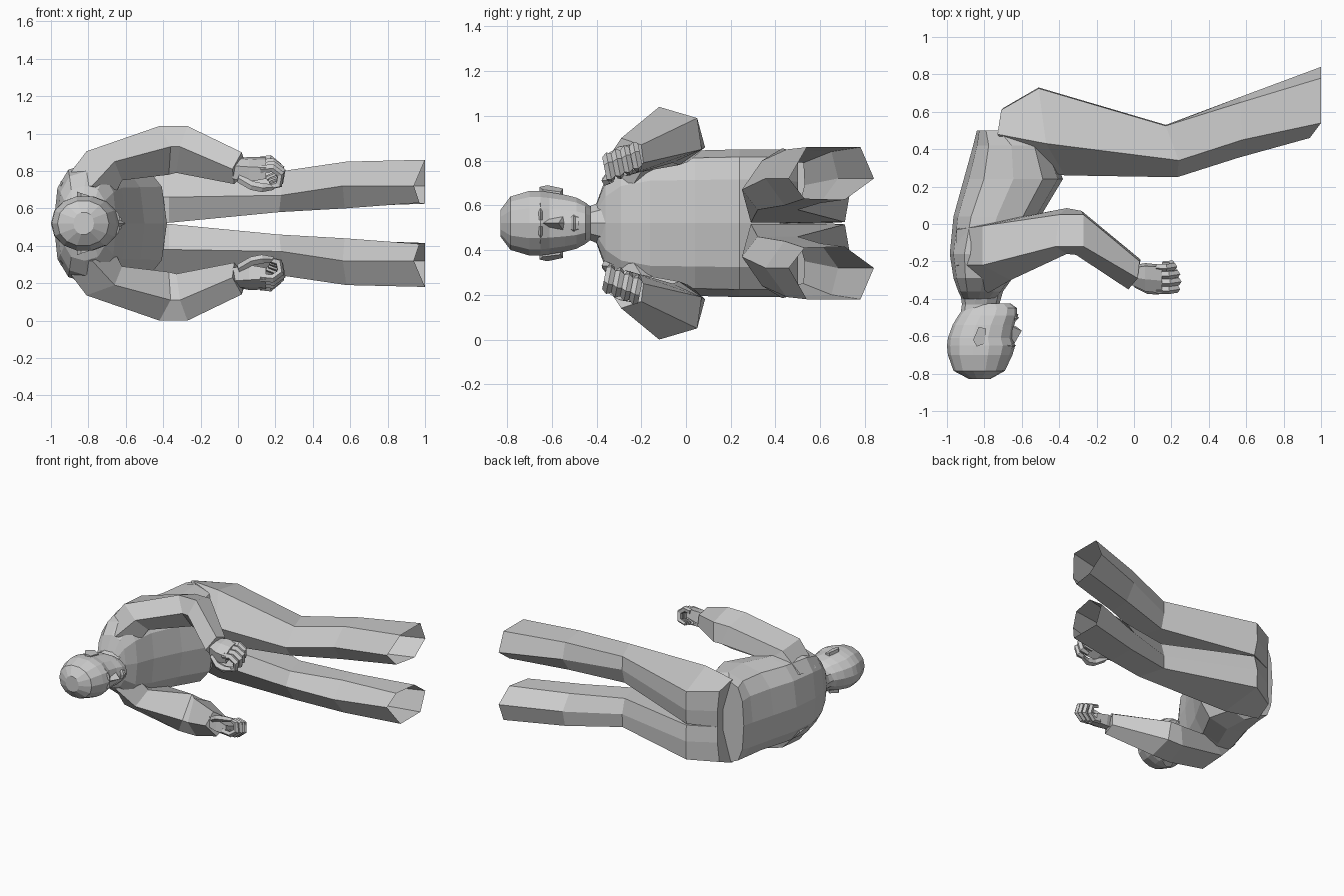
import bpy, bmesh, math

MID = 0.52  # height of the mirror plane (figure lies on its side)


def make(name, verts, faces):
    # mesh in local coords, mirrored left/right across z = MID
    me = bpy.data.meshes.new(name)
    me.from_pydata(verts, [], faces)
    bm = bmesh.new()
    bm.from_mesh(me)
    bmesh.ops.recalc_face_normals(bm, faces=bm.faces)
    bm.to_mesh(me)
    bm.free()
    ob = bpy.data.objects.new(name, me)
    ob.location.z = MID
    bpy.context.collection.objects.link(ob)
    m = ob.modifiers.new("mirror", 'MIRROR')
    m.use_axis = (False, False, True)
    m.merge_threshold = 0.002
    return ob


def loft(name, rings, closed=True, start=True, end=True):
    n = len(rings[0])
    verts = [p for r in rings for p in r]
    faces = []
    for i in range(len(rings) - 1):
        for j in range(n if closed else n - 1):
            k = (j + 1) % n
            faces.append((i*n + j, i*n + k, (i+1)*n + k, (i+1)*n + j))
    if start:
        faces.append(tuple(range(n)))
    if end:
        faces.append(tuple(range(len(verts) - n, len(verts))))
    return make(name, verts, faces)


def half_body(name, slices, n=6, power=0.8):
    # half cross-sections (y, front x, back x, half width) from front to back
    rings = []
    for y, f, b, w in slices:
        ring = []
        for k in range(n + 1):
            a = math.pi * k / n
            c, s = math.cos(a), max(0, math.sin(a))
            s = 0 if k in (0, n) else s ** power
            c = math.copysign(abs(c) ** power, c)
            ring.append(((f+b)/2 + (f-b)/2*c, y, w*s))
        rings.append(ring)
    return loft(name, rings, closed=False)


def tilt(rings):
    # lean the fist so its thumb side sits nearer the middle
    return [[(x, y + 0.2*(0.28 - z), z + 0.4*(y + 0.28)) for x, y, z in r] for r in rings]


def finger(name, path, r, sides=5):
    # tube along a path lying mostly in the x-z plane
    rings = []
    for i, p in enumerate(path):
        a, b = path[max(i-1, 0)], path[min(i+1, len(path)-1)]
        dx, dz = b[0]-a[0], b[2]-a[2]
        l = math.hypot(dx, dz)
        rr = r * (0.65 if i == len(path)-1 else 1)
        rings.append([(p[0] - dz/l*rr*math.cos(t), p[1] + rr*math.sin(t), p[2] + dx/l*rr*math.cos(t))
                      for t in (2*math.pi*k/sides for k in range(sides))])
    return loft(name, tilt(rings))


# jacket torso
half_body("torso", [
    (-0.40, -0.74, -0.92, 0.09), (-0.36, -0.70, -0.94, 0.20),
    (-0.29, -0.65, -0.965, 0.28), (-0.16, -0.60, -0.985, 0.32),
    (0.04, -0.50, -0.965, 0.325), (0.24, -0.38, -0.91, 0.33),
    (0.42, -0.45, -0.86, 0.33), (0.50, -0.60, -0.84, 0.31)], power=0.75)

# neck and head
half_body("neck", [(-0.50, -0.72, -0.93, 0.08), (-0.43, -0.72, -0.92, 0.08),
                   (-0.36, -0.70, -0.93, 0.11)], n=5, power=1)
half_body("head", [
    (-0.83, -0.77, -0.88, 0.06), (-0.785, -0.69, -0.965, 0.122),
    (-0.70, -0.65, -0.995, 0.148), (-0.65, -0.635, -1.0, 0.148),
    (-0.61, -0.65, -0.995, 0.142), (-0.54, -0.64, -0.97, 0.13),
    (-0.49, -0.625, -0.94, 0.117), (-0.45, -0.625, -0.91, 0.095),
    (-0.425, -0.66, -0.88, 0.075)], n=7, power=0.95)

# facial features
make("nose", [(-0.64, -0.64, 0), (-0.60, -0.57, 0), (-0.635, -0.545, 0),
              (-0.65, -0.55, 0.03), (-0.655, -0.63, 0.014)],
     [(0, 1, 3, 4), (1, 2, 3)])
half_body("lips", [(-0.515, -0.63, -0.68, 0.035), (-0.502, -0.615, -0.68, 0.042),
                   (-0.494, -0.623, -0.68, 0.042), (-0.48, -0.617, -0.68, 0.035)], n=4, power=1)
loft("brow", [[(x - 0.03, -0.67, s), (x, -0.65, s), (x - 0.03, -0.63, s)]
              for s, x in ((0.015, -0.630), (0.05, -0.637), (0.09, -0.672))])
# thin ears, flaring outwards at the back
loft("ear", [[(-0.80, -0.64, s), (-0.84, -0.655, s + 0.012), (-0.86, -0.62, s + 0.02), (-0.83, -0.55, s + 0.005), (-0.79, -0.56, s - 0.01)]
             for s in (0.125, 0.15)])

# sleeves: five-sided rings, shoulder to wrist
loft("arm", [
    [(-0.78, -0.37, 0.20), (-0.95, -0.22, 0.20), (-0.95, -0.03, 0.22), (-0.85, 0.02, 0.20), (-0.66, -0.25, 0.15)],
    [(-0.66, -0.30, 0.33), (-0.81, -0.22, 0.385), (-0.81, -0.01, 0.37), (-0.70, 0.02, 0.28), (-0.62, -0.20, 0.23)],
    [(-0.36, -0.16, 0.41), (-0.42, -0.12, 0.52), (-0.40, 0.05, 0.47), (-0.36, 0.085, 0.34), (-0.37, -0.03, 0.26)],
    [(-0.31, -0.165, 0.41), (-0.27, -0.12, 0.52), (-0.27, 0.05, 0.47), (-0.28, 0.07, 0.33), (-0.33, -0.06, 0.27)],
    [(-0.03, -0.35, 0.29), (0.02, -0.29, 0.38), (0.03, -0.20, 0.35), (0.035, -0.19, 0.27), (-0.02, -0.27, 0.21)]])

# trousers: six-sided rings, hip to open cuff
loft("leg", [
    [(-0.60, 0.30, 0.14), (-0.73, 0.48, 0.32), (-0.71, 0.61, 0.27), (-0.70, 0.62, 0.12), (-0.70, 0.62, 0), (-0.60, 0.30, 0)],
    [(-0.37, 0.26, 0.14), (-0.47, 0.43, 0.335), (-0.51, 0.725, 0.26), (-0.51, 0.73, 0.12), (-0.50, 0.71, 0.005), (-0.37, 0.29, 0.003)],
    [(0.23, 0.25, 0.15), (0.24, 0.34, 0.28), (0.17, 0.525, 0.27), (0.17, 0.53, 0.17), (0.17, 0.50, 0.06), (0.22, 0.32, 0.06)],
    [(0.56, 0.355, 0.20), (0.58, 0.45, 0.33), (0.57, 0.65, 0.32), (0.57, 0.68, 0.20), (0.57, 0.60, 0.09), (0.57, 0.44, 0.08)],
    [(0.94, 0.46, 0.20), (1.0, 0.54, 0.34), (1.0, 0.78, 0.34), (1.0, 0.84, 0.20), (1.0, 0.71, 0.105), (0.97, 0.53, 0.11)]],
    end=False)

# hands: palm, curled fingers, thumb
loft("palm", tilt([[(x, y0, s0), (x, y0, s1), (x, (y0+y1)/2, s1 + 0.015), (x, y1, s1), (x, y1, s0)]
                   for x, y0, y1, s0, s1 in ((-0.03, -0.31, -0.23, 0.25, 0.32),
                                             (0.06, -0.35, -0.215, 0.25, 0.33),
                                             (0.15, -0.36, -0.22, 0.27, 0.33))]))
for i in range(4):
    y, k = -0.345 + i*0.04, (0.97, 1.0, 0.97, 0.9)[i]
    finger("finger_%d" % (i + 1), [
        (0.12, y, 0.315), (0.19*k, y, 0.322), (0.235*k, y, 0.29),
        (0.225*k, y, 0.235), (0.17*k, y, 0.22)], 0.021)
finger("thumb", [(0.0, -0.32, 0.26), (0.07, -0.36, 0.235), (0.13, -0.365, 0.225), (0.19, -0.345, 0.22)], 0.023)
